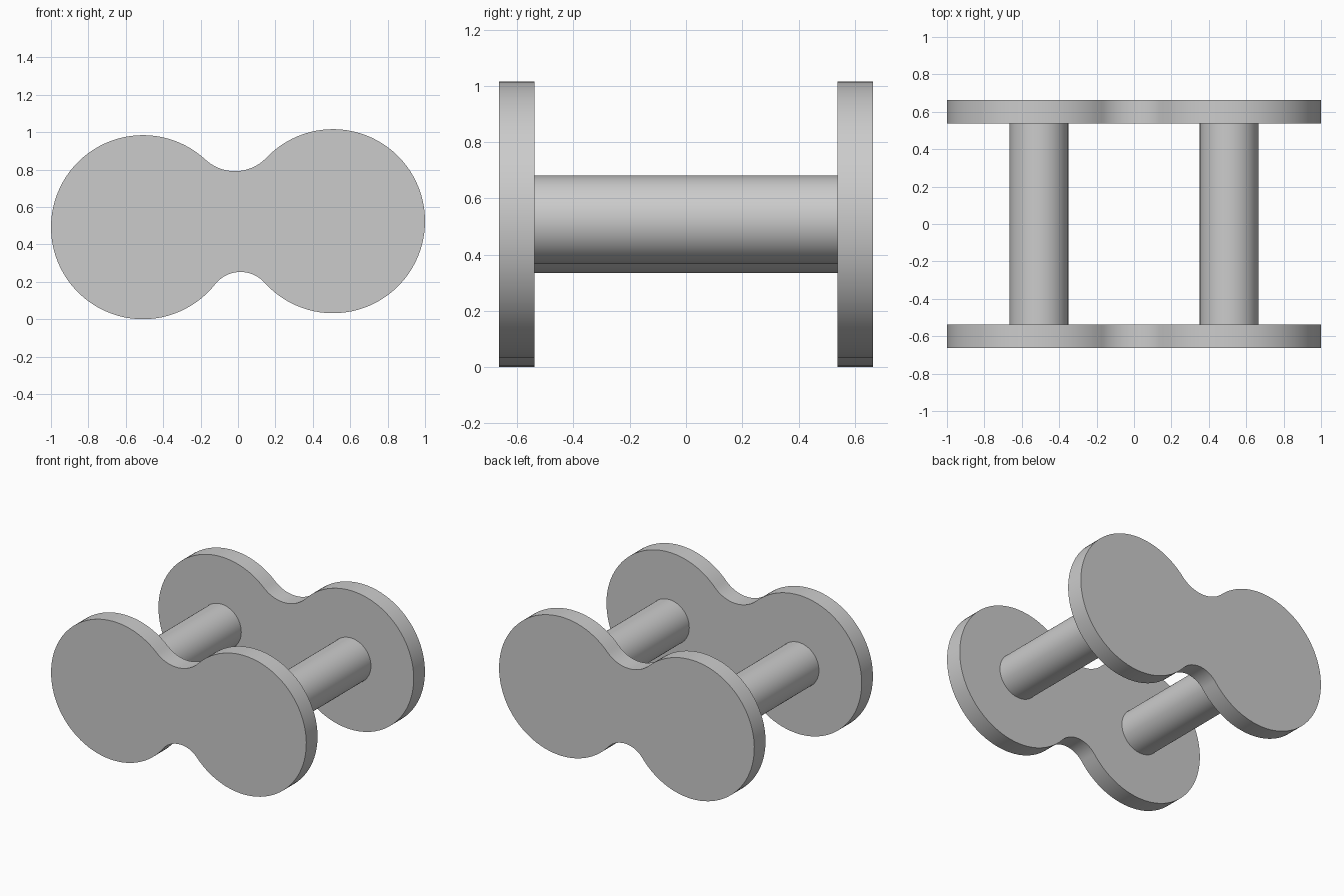
import bpy, bmesh, math
from mathutils import Vector

cube = bpy.data.objects.get("Cube")
if cube:
    bpy.data.objects.remove(cube, do_unlink=True)

mat = bpy.data.materials.new("plain_grey")
mat.use_nodes = True
GREY = (0.6, 0.6, 0.6, 1)
mat.diffuse_color = GREY
mat.node_tree.nodes["Principled BSDF"].inputs["Base Color"].default_value = GREY

LOBE_R, ROD_R = 0.492, 0.157
LEFT, RIGHT = Vector((0.508, 0.524)), Vector((-0.508, 0.492))  # lobe centres in x, z


def arc(centre, start, end, turn):
    """Points from start to end around centre, turn = 1 anticlockwise, -1 clockwise."""
    a, b = start - centre, end - centre
    a0, a1 = math.atan2(a.y, a.x), math.atan2(b.y, b.x)
    sweep = turn * ((turn * (a1 - a0)) % math.tau)
    n = max(8, round(abs(sweep) / math.radians(4)))
    return [centre + a.length * Vector((math.cos(a0 + sweep * i / n),
                                        math.sin(a0 + sweep * i / n)))
            for i in range(n)]


def extrude_profile(name, points, y0, y1):
    """Solid with an x, z outline running from y0 to y1."""
    bm = bmesh.new()
    face = bm.faces.new([bm.verts.new((p.x, y0, p.y)) for p in points])
    ext = bmesh.ops.extrude_face_region(bm, geom=[face])
    verts = [v for v in ext["geom"] if isinstance(v, bmesh.types.BMVert)]
    bmesh.ops.translate(bm, verts=verts, vec=(0, y1 - y0, 0))
    bmesh.ops.recalc_face_normals(bm, faces=bm.faces)
    mesh = bpy.data.meshes.new(name)
    bm.to_mesh(mesh)
    bm.free()
    mesh.materials.append(mat)
    obj = bpy.data.objects.new(name, mesh)
    bpy.context.collection.objects.link(obj)
    bpy.ops.object.select_all(action="DESELECT")
    obj.select_set(True)
    bpy.context.view_layer.objects.active = obj
    bpy.ops.object.shade_smooth_by_angle(angle=math.radians(30))
    return obj


# Waist fillets tangent to both lobes
axis = LEFT - RIGHT
normal = Vector((-axis.y, axis.x)).normalized()


def fillet_centre(radius, side):
    rise = math.sqrt((LOBE_R + radius) ** 2 - (axis.length / 2) ** 2)
    return (LEFT + RIGHT) / 2 + normal * side * rise


def tangent(lobe, fillet):
    return lobe + (fillet - lobe).normalized() * LOBE_R


top, low = fillet_centre(0.232, 1), fillet_centre(0.173, -1)
left_top, left_low = tangent(LEFT, top), tangent(LEFT, low)
right_top, right_low = tangent(RIGHT, top), tangent(RIGHT, low)
outline = (arc(LEFT, left_low, left_top, 1) + arc(top, left_top, right_top, -1)
           + arc(RIGHT, right_top, right_low, 1) + arc(low, right_low, left_low, -1))

# End plates
extrude_profile("front_plate", outline, -0.664, -0.538)
extrude_profile("back_plate", outline, 0.538, 0.664)

# Round rods joining the plates
for name, centre in (("left_rod", LEFT), ("right_rod", RIGHT)):
    ring = [centre + ROD_R * Vector((math.cos(math.tau * i / 64), math.sin(math.tau * i / 64)))
            for i in range(64)]
    extrude_profile(name, ring, -0.538, 0.538)
